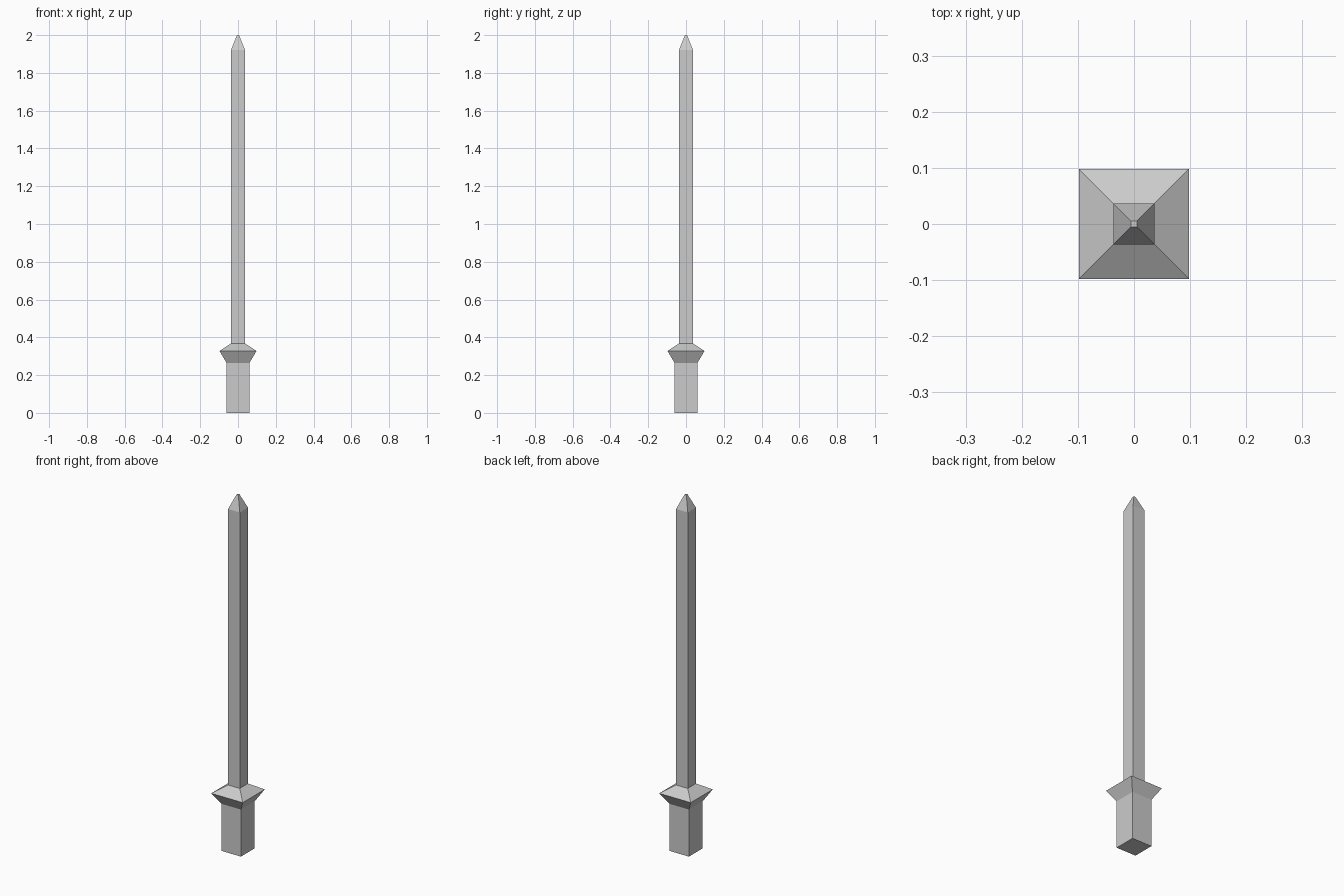
import bpy, bmesh

if "Cube" in bpy.data.objects:
    bpy.data.objects.remove(bpy.data.objects["Cube"])


def square_loft(name, sections, cap_bottom=False, cap_top=False):
    """Loft square sections given as (z, half_width) from bottom to top."""
    bm = bmesh.new()
    rings = [[bm.verts.new((sx * w, sy * w, z))
              for sx, sy in ((-1, -1), (1, -1), (1, 1), (-1, 1))]
             for z, w in sections]
    for lo, hi in zip(rings, rings[1:]):
        for i in range(4):
            j = (i + 1) % 4
            bm.faces.new((lo[i], lo[j], hi[j], hi[i]))
    if cap_bottom:
        bm.faces.new(rings[0][::-1])
    if cap_top:
        bm.faces.new(rings[-1])
    mesh = bpy.data.meshes.new(name)
    bm.to_mesh(mesh)
    bm.free()
    obj = bpy.data.objects.new(name, mesh)
    bpy.context.collection.objects.link(obj)
    return obj


# Square grip, closed at the base
square_loft("handle", [(0, 0.061), (0.265, 0.061)], cap_bottom=True)

# Flared collar between grip and shaft
square_loft("guard", [(0.265, 0.061), (0.328, 0.098), (0.368, 0.0365)])

# Long shaft with a tapered, slightly blunt tip
square_loft("shaft", [(0.368, 0.0365), (1.922, 0.0365), (2.0, 0.0055)], cap_top=True)
